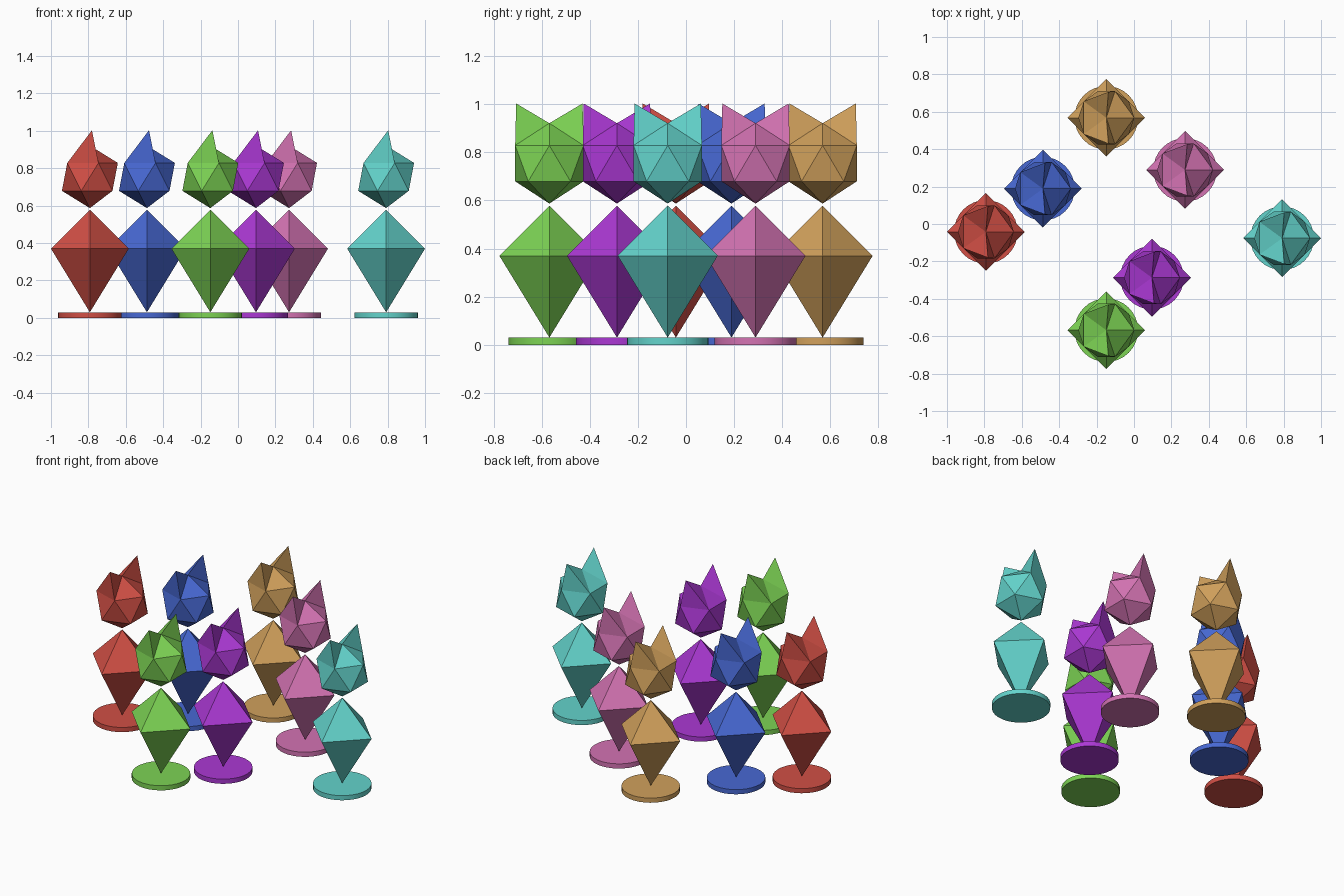
import bpy, bmesh
from math import radians
from mathutils import Matrix, Vector

if "Cube" in bpy.data.objects:
    bpy.data.objects.remove(bpy.data.objects["Cube"])

HEAD_R, HEAD_Z = 0.167, 0.754
BODY_R = 0.208

# colour name: (x, y, sRGB)
PIECES = {
    "red": (-0.792, -0.042, (0.82, 0.31, 0.27)),
    "blue": (-0.487, 0.189, (0.28, 0.41, 0.83)),
    "tan": (-0.148, 0.568, (0.82, 0.63, 0.36)),
    "pink": (0.273, 0.289, (0.83, 0.45, 0.70)),
    "teal": (0.792, -0.076, (0.39, 0.83, 0.80)),
    "purple": (0.096, -0.287, (0.67, 0.22, 0.83)),
    "green": (-0.148, -0.568, (0.49, 0.83, 0.33)),
}


def make_mesh(name, bm):
    bmesh.ops.recalc_face_normals(bm, faces=bm.faces)
    me = bpy.data.meshes.new(name)
    bm.to_mesh(me)
    bm.free()
    return me


def base_mesh():
    # thin round disc with smooth rim
    bm = bmesh.new()
    bmesh.ops.create_cone(bm, cap_ends=True, segments=32, radius1=0.17, radius2=0.17,
                          depth=0.03, matrix=Matrix.Translation((0, 0, 0.015)))
    for f in bm.faces:
        f.smooth = len(f.verts) == 4
    for e in bm.edges:
        e.smooth = e.calc_face_angle(0) < radians(30)
    return make_mesh("base", bm)


def body_mesh():
    # four-sided double pyramid
    bm = bmesh.new()
    ring = [bm.verts.new((x * BODY_R, y * BODY_R, 0.37))
            for x, y in ((1, 0), (0, 1), (-1, 0), (0, -1))]
    for z in (0.578, 0.03):
        tip = bm.verts.new((0, 0, z))
        for i in range(4):
            bm.faces.new((ring[i], ring[(i + 1) % 4], tip))
    return make_mesh("body", bm)


def head_mesh():
    # icosahedron with two upper faces pulled out into ears
    bm = bmesh.new()
    bmesh.ops.create_icosphere(bm, subdivisions=1, radius=HEAD_R,
                               matrix=Matrix.Translation((0, 0, HEAD_Z)))
    ears = []
    for f in bm.faces:
        c = f.calc_center_median()
        if c.z > HEAD_Z + 0.5 * HEAD_R and abs(c.y) > 0.4 * HEAD_R:
            ears.append(f)
    for v in bmesh.ops.poke(bm, faces=ears)["verts"]:
        v.co = Vector((0.011, 0.138 if v.co.y > 0 else -0.138, 1.003))
    return make_mesh("head", bm)


def to_linear(c):
    return c / 12.92 if c <= 0.04045 else ((c + 0.055) / 1.055) ** 2.4


parts = {"base": base_mesh(), "body": body_mesh(), "head": head_mesh()}

# seven coloured pieces
for colour, (x, y, rgb) in PIECES.items():
    mat = bpy.data.materials.new(colour)
    mat.diffuse_color = (*map(to_linear, rgb), 1)
    mat.use_nodes = True
    mat.node_tree.nodes["Principled BSDF"].inputs["Base Color"].default_value = mat.diffuse_color
    for part, source in parts.items():
        me = source.copy()
        me.materials.append(mat)
        ob = bpy.data.objects.new(f"{colour}_{part}", me)
        ob.location = (x, y, 0)
        bpy.context.collection.objects.link(ob)
